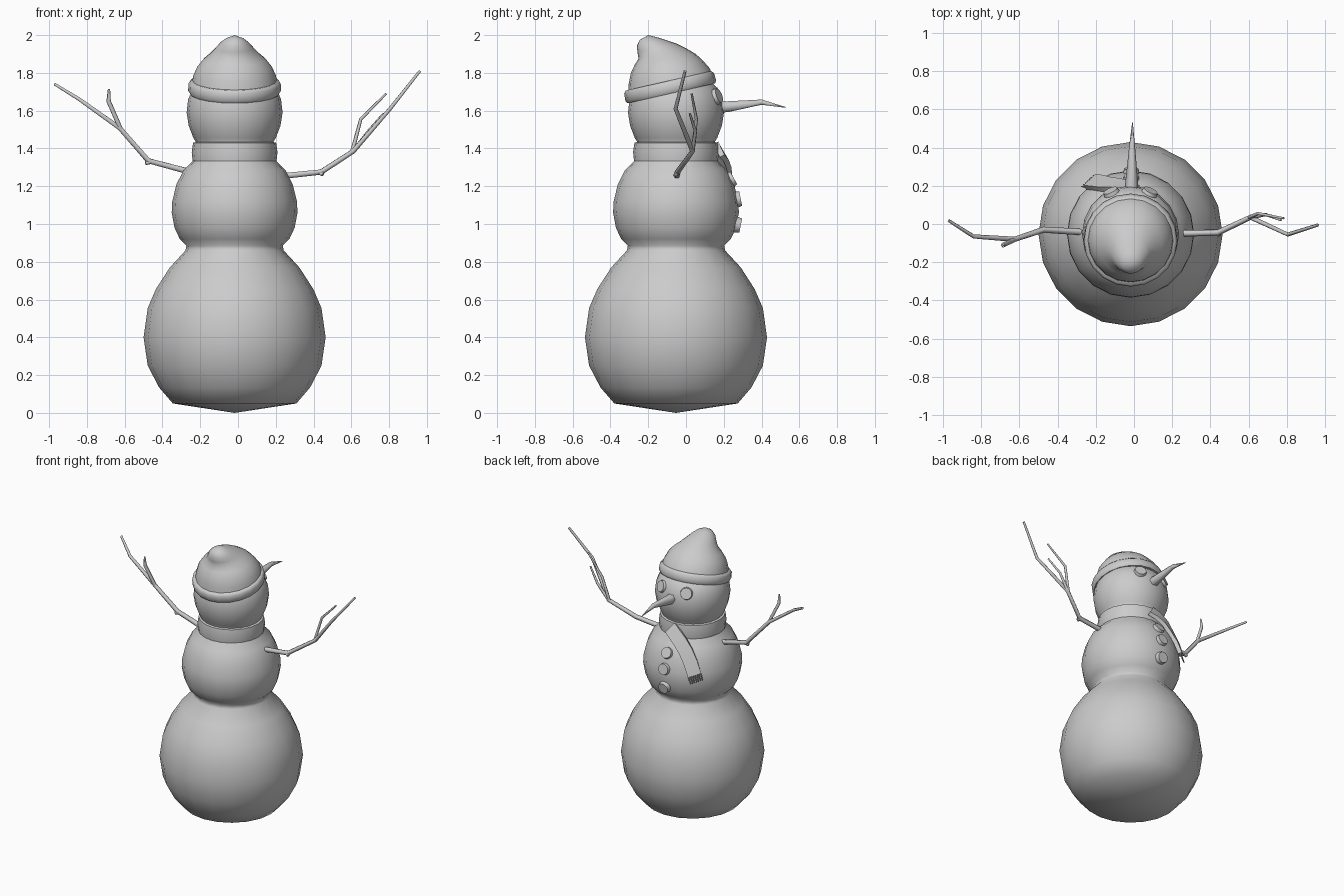
import bpy, bmesh, math
from mathutils import Vector

cube = bpy.data.objects.get("Cube")
if cube:
    bpy.data.objects.remove(cube)

AXIS = Vector((-0.018, -0.053, 0))
SIDES = 20

grey = bpy.data.materials.new("plain grey")
grey.use_nodes = True
grey.diffuse_color = (0.6, 0.6, 0.6, 1)
grey.node_tree.nodes["Principled BSDF"].inputs["Base Color"].default_value = (0.6, 0.6, 0.6, 1)


def finish(name, bm, angle=None):
    """Turn a bmesh into a smooth object, sharp above the angle if one is given."""
    bmesh.ops.recalc_face_normals(bm, faces=bm.faces)
    mesh = bpy.data.meshes.new(name)
    bm.to_mesh(mesh)
    bm.free()
    obj = bpy.data.objects.new(name, mesh)
    bpy.context.collection.objects.link(obj)
    mesh.materials.append(grey)
    mesh.polygons.foreach_set("use_smooth", [True] * len(mesh.polygons))
    if angle:
        bpy.ops.object.select_all(action='DESELECT')
        obj.select_set(True)
        bpy.context.view_layer.objects.active = obj
        bpy.ops.object.shade_smooth_by_angle(angle=math.radians(angle))
    return obj


def loft(name, rings, closed=False, angle=None):
    """Skin rings of (centre, x radius, y radius, tilt); a zero radius makes a pole."""
    bm = bmesh.new()
    rows = []
    for centre, rx, ry, tilt in rings:
        row = []
        for i in range(SIDES if rx else 1):
            a = math.tau * i / SIDES
            y = ry * math.sin(a)
            row.append(bm.verts.new(centre + Vector(
                (rx * math.cos(a), y * math.cos(tilt), y * math.sin(tilt)))))
        rows.append(row)
    pairs = list(zip(rows, rows[1:]))
    if closed:
        pairs.append((rows[-1], rows[0]))
    for low, high in pairs:
        for i in range(SIDES):
            j = (i + 1) % SIDES
            quad = [low[i % len(low)], low[j % len(low)],
                    high[j % len(high)], high[i % len(high)]]
            bm.faces.new(list(dict.fromkeys(quad)))
    return finish(name, bm, angle)


def lathe(name, profile, **kw):
    return loft(name, [(AXIS + Vector((0, 0, z)), r, r, 0) for r, z in profile], **kw)


# Body: three stacked snowballs in one turned profile
lathe("snow_body", [
    (0, 0), (.327, .05), (.40, .135), (.46, .25), (.482, .40), (.46, .555),
    (.417, .655), (.343, .77), (.26, .86), (.255, .885), (.29, .92),
    (.318, .98), (.333, 1.06), (.33, 1.12), (.308, 1.21), (.27, 1.285),
    (.215, 1.34), (.19, 1.41), (.218, 1.455), (.243, 1.52), (.254, 1.59),
    (.246, 1.66), (.22, 1.72), (.14, 1.79), (0, 1.82)])

# Scarf collar
lathe("scarf_collar", [(.19, 1.335), (.222, 1.332), (.227, 1.38), (.22, 1.43),
                       (.19, 1.437)], closed=True, angle=40)

# Hat brim: a tilted band
tilt = math.radians(12.8)
mid = Vector((-.018, -.085, 1.725))
up = Vector((0, -math.sin(tilt), math.cos(tilt)))
loft("hat_brim", [(mid + up * h, r, r, tilt) for h, r in
                  [(-.033, .205), (-.034, .237), (-.02, .246), (.02, .244),
                   (.034, .232), (.034, .20)]], closed=True, angle=50)

# Hat crown: each ring is given by its back and front edge and half width
crown = [(-.306, 1.69, .14, 1.79, .226), (-.303, 1.745, .125, 1.825, .219),
         (-.292, 1.80, .09, 1.865, .198), (-.272, 1.842, .052, 1.90, .167),
         (-.252, 1.875, .005, 1.928, .13), (-.257, 1.91, -.05, 1.955, .10),
         (-.26, 1.944, -.10, 1.972, .078), (-.245, 1.975, -.15, 1.988, .048),
         (-.20, 2.0, -.20, 2.0, 0)]
rings = []
for yb, zb, yf, zf, w in crown:
    rings.append((Vector((-.018, (yb + yf) / 2, (zb + zf) / 2)), w,
                  math.hypot(yf - yb, zf - zb) / 2, math.atan2(zf - zb, yf - yb)))
loft("hat_crown", rings)


def tube(name, points):
    """Tapering stick through points of (x, y, z, radius)."""
    curve = bpy.data.curves.new(name, 'CURVE')
    curve.dimensions = '3D'
    curve.bevel_depth = 1
    curve.bevel_resolution = 1
    curve.use_fill_caps = True
    spline = curve.splines.new('POLY')
    spline.points.add(len(points) - 1)
    for p, (x, y, z, r) in zip(spline.points, points):
        p.co = (x, y, z, 1)
        p.radius = r
    spline.use_smooth = True
    curve.materials.append(grey)
    bpy.context.collection.objects.link(bpy.data.objects.new(name, curve))


# Carrot nose with a bent tip
tube("nose", [(-.014, .15, 1.62, .037), (-.012, .22, 1.621, .033),
              (-.01, .40, 1.645, .016), (-.008, .53, 1.617, .002)])

# Stick arms and their twigs
tube("right_arm", [(-.22, -.045, 1.267, .018), (-.475, -.03, 1.335, .016),
                   (-.625, -.08, 1.507, .014), (-.84, -.065, 1.66, .011),
                   (-.97, .018, 1.74, .008)])
tube("right_twig", [(-.62, -.08, 1.50, .012), (-.685, -.11, 1.65, .012),
                    (-.683, -.118, 1.715, .006)])
tube("right_stub", [(-.46, -.03, 1.33, .014), (-.49, -.035, 1.322, .012)])
tube("left_arm", [(.20, -.05, 1.25, .018), (.44, -.045, 1.275, .016),
                  (.61, .035, 1.385, .014), (.805, -.055, 1.61, .011),
                  (.963, -.005, 1.81, .008)])
tube("left_upper_twig", [(.605, .035, 1.385, .011), (.65, .055, 1.555, .009),
                         (.784, .03, 1.69, .006)])
tube("left_lower_twig", [(.61, .035, 1.385, .011), (.69, .05, 1.49, .009),
                         (.77, .02, 1.585, .006)])
tube("left_stub", [(.43, -.045, 1.275, .014), (.45, -.055, 1.262, .012)])


def disc(name, place, facing, radius, depth):
    """Rounded pebble lying on the snow."""
    bm = bmesh.new()
    bmesh.ops.create_cone(bm, cap_ends=True, segments=14, radius1=radius,
                          radius2=radius * .85, depth=depth)
    turn = Vector(facing).to_track_quat('Z', 'Y').to_matrix()
    bmesh.ops.rotate(bm, matrix=turn, verts=bm.verts)
    bmesh.ops.translate(bm, vec=Vector(place), verts=bm.verts)
    finish(name, bm, 40)


# Eyes and buttons
for side, s in (("right", -1), ("left", 1)):
    disc(side + "_eye", (AXIS.x + s * .1, .163, 1.675), (s * .1, .218, .085), .046, .03)
for n, (y, z, lean) in enumerate([(.237, 1.235, .55), (.272, 1.13, .2), (.272, .995, -.2)]):
    disc("button_%d" % (n + 1), (-.014, y, z), (0, 1, lean), .045, .036)

# Scarf tail: a strip lying on the snow, hanging down to its fringe
path = [Vector(p) for p in [(.0, .175, 1.395), (-.05, .195, 1.365), (-.10, .205, 1.325),
                            (-.145, .208, 1.27), (-.19, .217, 1.2), (-.225, .222, 1.12)]]
bm = bmesh.new()
edges = []
for i, p in enumerate(path):
    along = (path[min(i + 1, len(path) - 1)] - path[max(i - 1, 0)]).normalized()
    out = Vector((p.x - AXIS.x, p.y - AXIS.y, .12)).normalized()
    across = along.cross(out).normalized() * .047
    lift = across.cross(along).normalized() * .014
    edges.append([bm.verts.new(p + across * a + lift * b)
                  for a, b in ((-1, -1), (1, -1), (1, 1), (-1, 1))])
for low, high in zip(edges, edges[1:]):
    for k in range(4):
        m = (k + 1) % 4
        bm.faces.new((low[k], low[m], high[m], high[k]))
bm.faces.new(edges[0])
bm.faces.new(edges[-1])
finish("scarf_tail", bm, 40)

# Fringe threads
for n in range(7):
    start = path[-1] + across * (n - 3) / 3.3
    end = start + along * .05
    tube("fringe_%d" % (n + 1), [(*start, .005), (*end, .003)])
